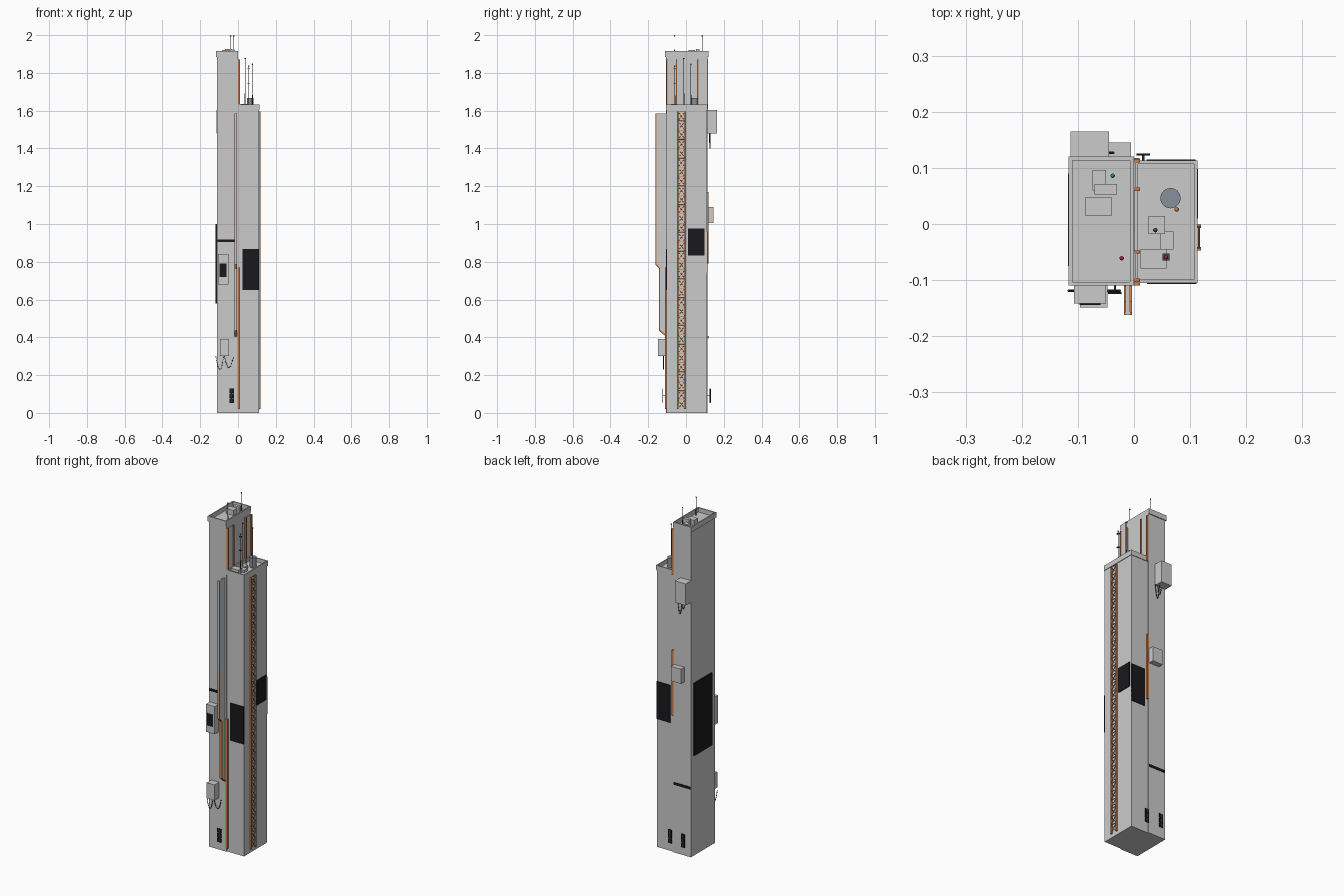
import bpy, bmesh, math
from mathutils import Vector, Matrix

if "Cube" in bpy.data.objects:
    bpy.data.objects.remove(bpy.data.objects["Cube"])


def mat(name, r, g, b):
    m = bpy.data.materials.new(name)
    m.diffuse_color = (r, g, b, 1)
    m.use_nodes = True
    m.node_tree.nodes["Principled BSDF"].inputs["Base Color"].default_value = m.diffuse_color
    return m


ORANGE = mat("orange_pipe", 0.62, 0.2, 0.06)
BLACK = mat("black_panel", 0.01, 0.01, 0.012)
DARK = mat("dark_metal", 0.06, 0.06, 0.06)
BLUE = mat("tank_blue_grey", 0.25, 0.28, 0.33)
GREEN = mat("green_lamp", 0.02, 0.3, 0.12)
RED = mat("red_lamp", 0.35, 0.02, 0.06)


def finish(name, bm, m=None):
    me = bpy.data.meshes.new(name)
    bm.to_mesh(me)
    bm.free()
    if m:
        me.materials.append(m)
    ob = bpy.data.objects.new(name, me)
    bpy.context.collection.objects.link(ob)
    return ob


def add_box(bm, x, y, z):
    size = Matrix.Diagonal((x[1] - x[0], y[1] - y[0], z[1] - z[0], 1))
    mid = Matrix.Translation(((x[0] + x[1]) / 2, (y[0] + y[1]) / 2, (z[0] + z[1]) / 2))
    bmesh.ops.create_cube(bm, size=1, matrix=mid @ size)


def boxes(name, items, m=None):
    bm = bmesh.new()
    for it in items:
        add_box(bm, *it)
    return finish(name, bm, m)


def box(name, x, y, z, m=None):
    return boxes(name, [(x, y, z)], m)


def lines(name, paths, r, m):
    """Thin round bars along straight or bent paths."""
    cu = bpy.data.curves.new(name, 'CURVE')
    cu.dimensions = '3D'
    cu.bevel_depth = r
    cu.bevel_resolution = 1
    cu.use_fill_caps = True
    for p in paths:
        s = cu.splines.new('POLY')
        s.points.add(len(p) - 1)
        for pt, c in zip(s.points, p):
            pt.co = (*c, 1)
    cu.materials.append(m)
    ob = bpy.data.objects.new(name, cu)
    bpy.context.collection.objects.link(ob)


def side_profile(name, pts, x0, x1, m=None):
    """Extrude a (y, z) outline along x."""
    bm = bmesh.new()
    f = bm.faces.new([bm.verts.new((x0, y, z)) for y, z in pts])
    r = bmesh.ops.extrude_face_region(bm, geom=[f])
    bmesh.ops.translate(bm, vec=(x1 - x0, 0, 0),
                        verts=[v for v in r['geom'] if isinstance(v, bmesh.types.BMVert)])
    bmesh.ops.recalc_face_normals(bm, faces=bm.faces)
    return finish(name, bm, m)


def parapet(name, x, y, z, t):
    boxes(name, [((x[0], x[0] + t), y, z), ((x[1] - t, x[1]), y, z),
                 ((x[0] + t, x[1] - t), (y[0], y[0] + t), z),
                 ((x[0] + t, x[1] - t), (y[1] - t, y[1]), z)])


# Towers with raised roof edges
box("tall_tower", (-0.112, 0.0), (-0.107, 0.115), (0, 1.89))
parapet("tall_parapet", (-0.117, 0.0), (-0.11, 0.12), (1.885, 1.915), 0.007)
box("short_tower", (0.0, 0.11), (-0.102, 0.11), (0, 1.61))
parapet("short_parapet", (0.001, 0.113), (-0.105, 0.113), (1.603, 1.632), 0.006)

# Rooftop units
boxes("tall_roof_units", [((-0.074, -0.05), (0.06, 0.096), (1.885, 1.91)),
                          ((-0.07, -0.03), (0.053, 0.071), (1.885, 1.927)),
                          ((-0.086, -0.04), (0.014, 0.048), (1.885, 1.92))])
boxes("short_roof_units", [((0.026, 0.055), (-0.018, 0.014), (1.6, 1.63)),
                           ((0.046, 0.07), (-0.045, -0.013), (1.6, 1.625)),
                           ((0.012, 0.058), (-0.079, -0.045), (1.6, 1.635))])
bm = bmesh.new()
bmesh.ops.create_cone(bm, cap_ends=True, segments=32, radius1=0.018, radius2=0.018,
                      depth=0.065, matrix=Matrix.Translation((0.065, 0.046, 1.635)))
tank = finish("roof_tank", bm, BLUE)
bpy.context.view_layer.objects.active = tank
tank.select_set(True)
bpy.ops.object.shade_smooth_by_angle()

# Antennas: mast, thicker base and lamp at the tip
for i, (x, y, z0, z1, m) in enumerate([(-0.038, 0.086, 1.89, 2.0, GREEN),
                                       (-0.022, -0.061, 1.89, 2.0, RED),
                                       (0.076, 0.026, 1.61, 1.85, ORANGE),
                                       (0.038, -0.011, 1.61, 1.88, DARK),
                                       (0.057, -0.059, 1.61, 1.84, RED)]):
    lines(f"antenna_mast_{i}", [[(x, y, z0), (x, y, z1 - 0.004)]], 0.0013, DARK)
    lines(f"antenna_base_{i}", [[(x, y, z0), (x, y, z0 + (z1 - z0) * 0.3)]], 0.0025, DARK)
    bm = bmesh.new()
    bmesh.ops.create_uvsphere(bm, u_segments=10, v_segments=6, radius=0.004,
                              matrix=Matrix.Translation((x, y, z1 - 0.004)))
    finish(f"antenna_lamp_{i}", bm, m)
boxes("antenna_plates", [((0.051, 0.063), (-0.065, -0.053), (z, z + 0.004))
                         for z in (1.74, 1.82)], DARK)

# Front duct: grey body stepping back to the wall, orange leading strip
front = [(-0.162, 1.585), (-0.162, 0.785), (-0.143, 0.765), (-0.143, 0.435), (-0.107, 0.405)]
side_profile("front_duct", front + [(-0.107, 1.585)], -0.015, -0.007)
side_profile("front_duct_strip", front + [(-0.112, 0.42), (-0.138, 0.44), (-0.138, 0.77),
                                          (-0.157, 0.79), (-0.157, 1.585)],
             -0.018, -0.004, ORANGE)

# Orange pipes along the joint, front and back
box("front_joint_pipe", (-0.003, 0.011), (-0.11, -0.1), (0.02, 0.77), ORANGE)
box("back_joint_pipe", (-0.001, 0.01), (0.108, 0.118), (0.79, 1.17), ORANGE)

# Ribs on the tall tower above the short roof
for i, (a, b) in enumerate([(-0.1, -0.05), (0.062, 0.113)]):
    box(f"upper_rib_{i}", (-0.002, 0.004), (a + 0.003, b - 0.003), (1.605, 1.87))
    boxes(f"upper_rib_edges_{i}", [((-0.001, 0.011), (e - 0.003, e + 0.003), (1.605, 1.872))
                                   for e in (a, b)], ORANGE)

# Lattice ladder up the right side
boxes("lattice_rails", [((0.11, 0.119), (y - 0.003, y + 0.003), (0.02, 1.595))
                        for y in (-0.044, -0.004)], ORANGE)
n = 32
h = 1.575 / n
braces = []
for i in range(n):
    a, b = 0.02 + i * h, 0.02 + (i + 1) * h
    braces += [[(0.116, -0.044, a), (0.116, -0.004, b)],
               [(0.116, -0.004, a), (0.116, -0.044, b)],
               [(0.116, -0.044, b), (0.116, -0.004, b)]]
lines("lattice_braces", braces, 0.0016, ORANGE)

# Wall boxes
box("back_upper_box", (-0.113, -0.045), (0.112, 0.165), (1.478, 1.603))
box("back_lower_box", (-0.07, -0.005), (0.112, 0.145), (1.005, 1.09))
box("front_upper_box", (-0.107, -0.05), (-0.142, -0.105), (0.68, 0.84))
box("front_box_screen", (-0.097, -0.06), (-0.144, -0.14), (0.72, 0.79), BLACK)
box("front_lower_box", (-0.096, -0.047), (-0.149, -0.105), (0.3, 0.39))

# Black wall panels and bands
box("front_panel", (0.023, 0.111), (-0.107, -0.1), (0.65, 0.867), BLACK)
box("right_panel", (0.108, 0.114), (0.01, 0.098), (0.832, 0.976), BLACK)
box("back_panel", (0.022, 0.11), (0.108, 0.115), (0.743, 0.96), BLACK)
box("left_panel", (-0.118, -0.11), (-0.075, 0.09), (0.58, 1.0), BLACK)
box("front_band", (-0.109, -0.018), (-0.11, -0.105), (0.905, 0.919), BLACK)
box("back_band", (-0.109, -0.004), (0.113, 0.118), (0.393, 0.407), BLACK)

# Stacked vent plates held off the wall on stems
for name, x, wall, y in [("front_vent", -0.034, -0.107, -0.123),
                         ("back_tall_vent", -0.072, 0.115, 0.13),
                         ("back_short_vent", 0.0165, 0.11, 0.124)]:
    boxes(name, [((x - 0.012, x + 0.012), (y - 0.0015, y + 0.0015), (z, z + 0.024))
                 for z in (0.052, 0.079, 0.106)], BLACK)
    lines(name + "_stem", [[(x, wall, 0.091), (x, y, 0.091)],
                           [(x, y, 0.055), (x, y, 0.127)]], 0.002, DARK)


# Hanging chains made of short links
def chain(name, x0, x1, y, z, drop, n=26):
    def at(t):
        return (x0 + (x1 - x0) * t, y, z - drop * (1 - (2 * t - 1) ** 2))
    lines(name, [[at(i / n), at((i + 0.65) / n)] for i in range(n)], 0.002, DARK)


chain("front_chain_left", -0.117, -0.076, -0.119, 0.3, 0.07)
chain("front_chain_right", -0.072, -0.024, -0.119, 0.3, 0.06)
chain("back_chain_a", -0.064, -0.036, 0.127, 1.48, 0.08)
chain("back_chain_b", -0.08, -0.055, 0.123, 1.48, 0.05)
